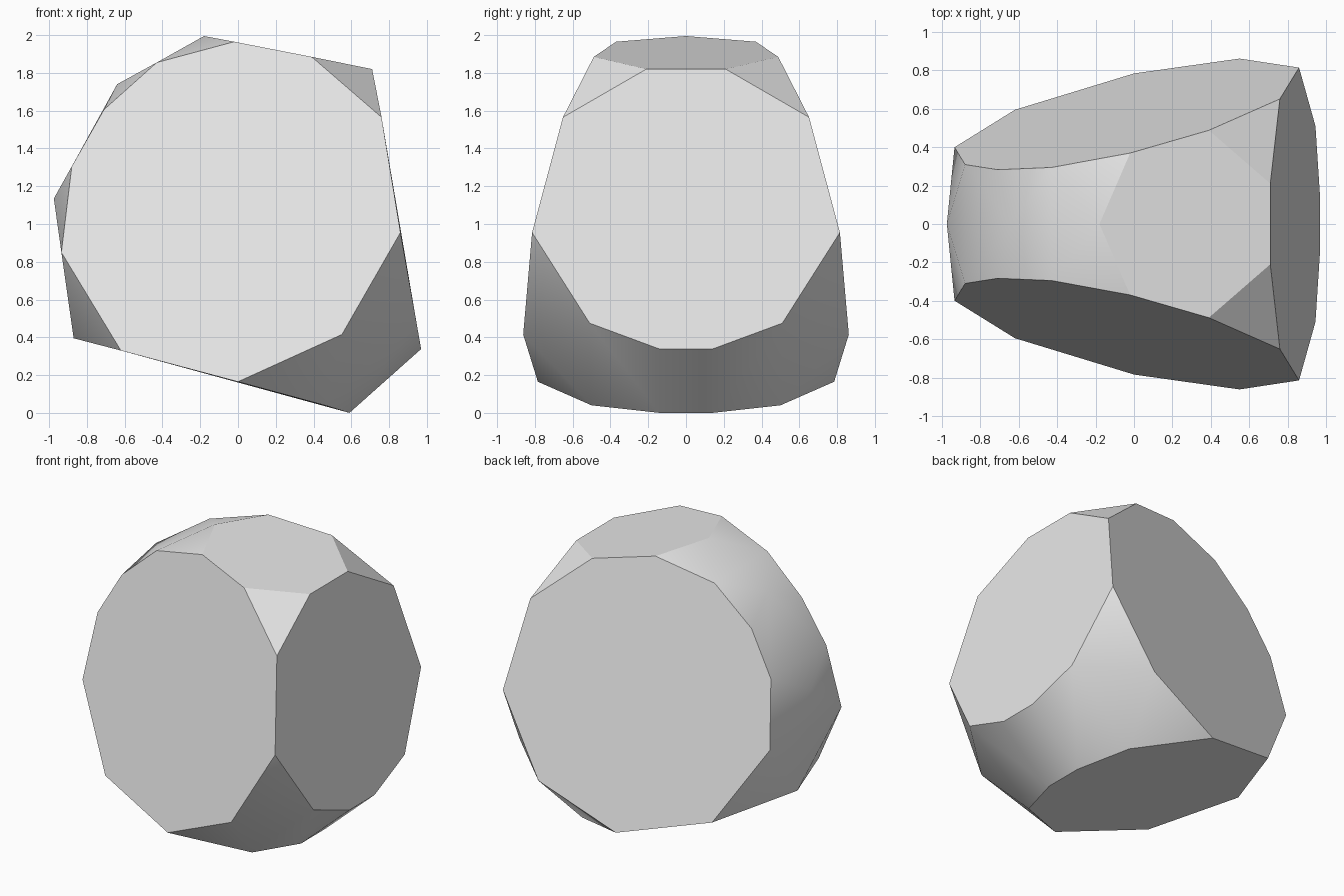
import bpy, bmesh, math

if "Cube" in bpy.data.objects:
    bpy.data.objects.remove(bpy.data.objects["Cube"])

# Outline of the large slanted side facet (x, z); its depth follows a plane
side = [(0.76, 1.57), (0.39, 1.89), (-0.02, 1.97), (-0.43, 1.86), (-0.71, 1.61),
        (-0.88, 1.31), (-0.935, 0.855), (-0.62, 0.335), (0.0, 0.17), (0.55, 0.42),
        (0.86, 0.96)]
half = [(x, 0.823 + 0.2445 * x - 0.2276 * z, z) for x, z in side]

# Remaining corners of the right facet (y, z), lying on a leaning plane
half += [(0.97 - 0.175 * (z - 0.34), y, z)
         for y, z in [(0.51, 0.48), (0.14, 0.343), (0.21, 1.825)]]

# Remaining corners of the tilted base facet
half += [(0.59, 0.14, 0.005), (0.46, 0.5, 0.045)]

# Ridge points on the middle plane
ridge = [(-0.87, 0, 0.40), (-0.975, 0, 1.14), (-0.64, 0, 1.745), (-0.18, 0, 2.0)]

# Wrap the mirrored corners into one faceted stone
bm = bmesh.new()
for x, y, z in half:
    for s in (1, -1):
        bm.verts.new((x, s * y, max(z, 0)))
for p in ridge:
    bm.verts.new(p)
bmesh.ops.convex_hull(bm, input=bm.verts[:])
bmesh.ops.dissolve_limit(bm, angle_limit=math.radians(2.5),
                         verts=bm.verts[:], edges=bm.edges[:])
bmesh.ops.recalc_face_normals(bm, faces=bm.faces[:])
zmin = min(v.co.z for v in bm.verts)
bmesh.ops.translate(bm, verts=bm.verts[:], vec=(0, 0, -zmin))

mesh = bpy.data.meshes.new("faceted_stone")
bm.to_mesh(mesh)
bm.free()
stone = bpy.data.objects.new("faceted_stone", mesh)
bpy.context.collection.objects.link(stone)

# Plain light grey
grey = bpy.data.materials.new("light_grey")
grey.diffuse_color = (0.8, 0.8, 0.8, 1)
grey.use_nodes = True
grey.node_tree.nodes["Principled BSDF"].inputs["Base Color"].default_value = grey.diffuse_color
mesh.materials.append(grey)

# Soft blends between shallow facets, crisp edges around the large cuts
bpy.context.view_layer.objects.active = stone
stone.select_set(True)
bpy.ops.object.shade_smooth_by_angle(angle=math.radians(30))
